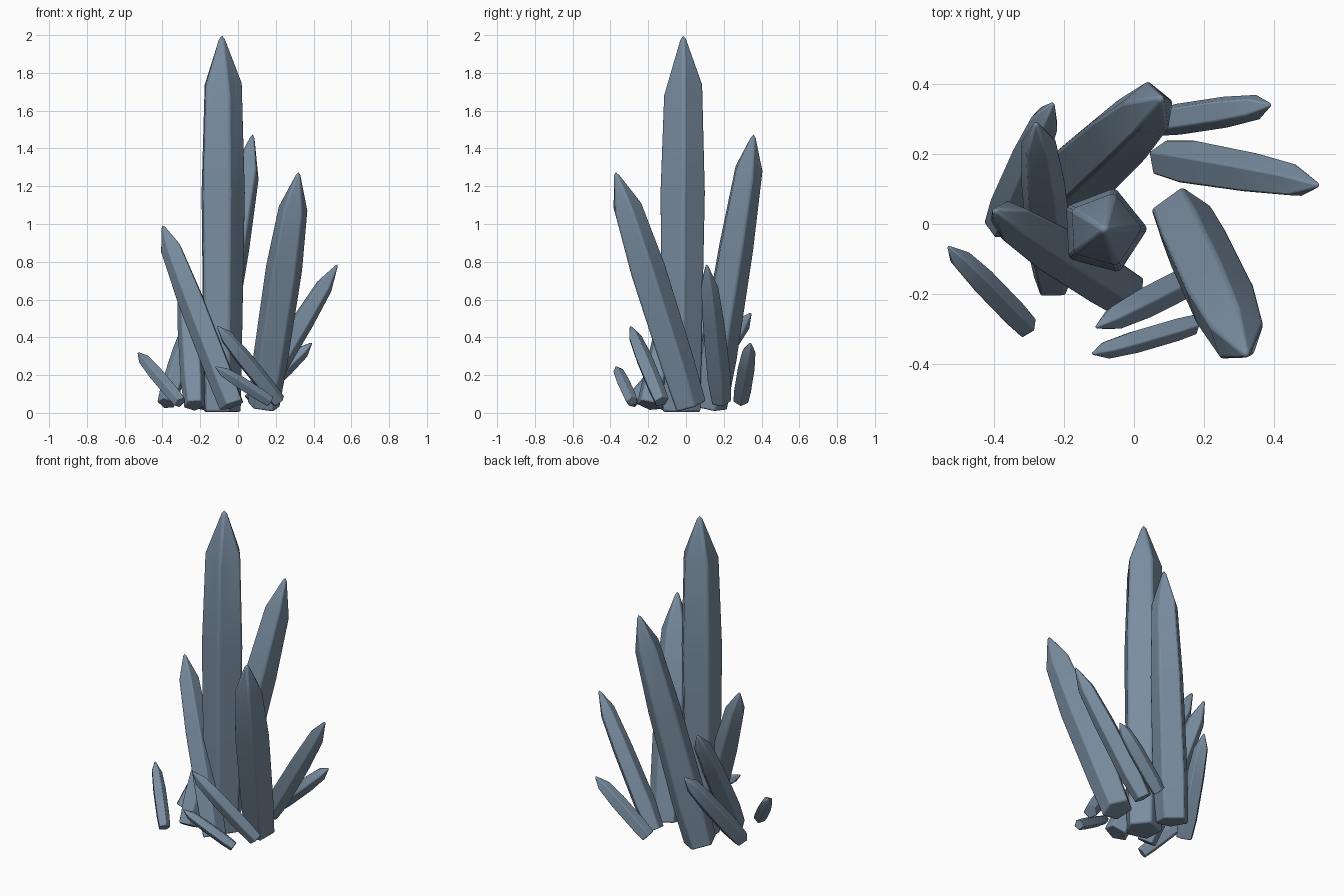
import bpy, bmesh, math, random
from mathutils import Vector

if "Cube" in bpy.data.objects:
    bpy.data.objects.remove(bpy.data.objects["Cube"])

random.seed(4)
mat = bpy.data.materials.new("slate blue crystal")
mat.diffuse_color = (0.19, 0.265, 0.35, 1)
mat.use_nodes = True
mat.node_tree.nodes["Principled BSDF"].inputs["Base Color"].default_value = mat.diffuse_color

SIDES = 5


def crystal(name, base, tip, r, turn=0.0, foot=0.88, low=1.0, neck=0.8, shoulder=0.85):
    """Five-sided shard: foot, swollen body, uneven shoulder, point."""
    base, tip = Vector(base), Vector(tip)
    d = (tip - base).normalized()
    length = (tip - base).length
    # world +x projected on the cross-section gives a stable start direction
    u = (Vector((1, 0, 0)) - d * d.x).normalized()
    v = d.cross(u)
    bm = bmesh.new()
    rings = []
    for t, s, jit in ((0, foot, 0), (0.18, low, 0), (0.58, 1.0, 0), (shoulder, neck, 0.025)):
        ring = []
        for i in range(SIDES):
            a = turn + 2 * math.pi * i / SIDES
            h = (t + random.uniform(-jit, jit)) * length
            ring.append(bm.verts.new(base + d * h + (u * math.cos(a) + v * math.sin(a)) * r * s))
        rings.append(ring)
    top = bm.verts.new(tip + d * r * 0.2)
    bm.faces.new(list(reversed(rings[0])))
    for i in range(SIDES):
        j = (i + 1) % SIDES
        for lo, hi in zip(rings, rings[1:]):
            bm.faces.new((lo[i], lo[j], hi[j], hi[i]))
        bm.faces.new((rings[-1][i], rings[-1][j], top))
    bmesh.ops.recalc_face_normals(bm, faces=bm.faces)
    me = bpy.data.meshes.new(name)
    bm.to_mesh(me)
    bm.free()
    me.materials.append(mat)
    ob = bpy.data.objects.new(name, me)
    bpy.context.collection.objects.link(ob)
    # softened edges
    bev = ob.modifiers.new("soft_edges", 'BEVEL')
    bev.width = r * 0.09
    bev.segments = 2
    bev.limit_method = 'ANGLE'
    bev.angle_limit = math.radians(25)
    bpy.context.view_layer.objects.active = ob
    ob.select_set(True)
    bpy.ops.object.shade_smooth_by_angle(angle=math.radians(40))
    ob.select_set(False)


# central spire
crystal("main_spire", (-0.09, -0.025, 0.005), (-0.085, -0.015, 2.005), 0.127, 0.05,
        foot=0.85, low=0.9, neck=0.86)

# large leaning shards
crystal("back_shard", (-0.185, 0.12, 0.03), (0.08, 0.36, 1.48), 0.1, 0.4, foot=1.0, low=1.08)
crystal("front_right_shard", (0.135, 0.02, 0.035), (0.322, -0.375, 1.28), 0.104, 0.3, low=0.96)
crystal("front_left_shard", (-0.03, -0.195, 0.04), (-0.4, 0.04, 0.995), 0.076, 0.5, foot=0.95)

# medium shards
crystal("right_shard", (0.085, 0.185, 0.06), (0.53, 0.11, 0.79), 0.062, 0.2, low=1.1)
crystal("left_shard", (-0.23, -0.165, 0.04), (-0.28, 0.29, 0.79), 0.067, 0.3, low=1.05)
crystal("left_back_shard", (-0.38, -0.005, 0.05), (-0.23, 0.345, 0.53), 0.056, 0.6, low=1.05)

# small shards around the foot
crystal("back_right_small", (0.06, 0.29, 0.065), (0.39, 0.34, 0.37), 0.048, 0.1)
crystal("front_small", (0.215, -0.13, 0.06), (-0.11, -0.295, 0.46), 0.047, 0.4)
crystal("front_low_small", (0.17, -0.285, 0.06), (-0.12, -0.37, 0.245), 0.035, 0.2)
crystal("far_left_small", (-0.305, -0.295, 0.055), (-0.53, -0.063, 0.32), 0.04, 0.5)
